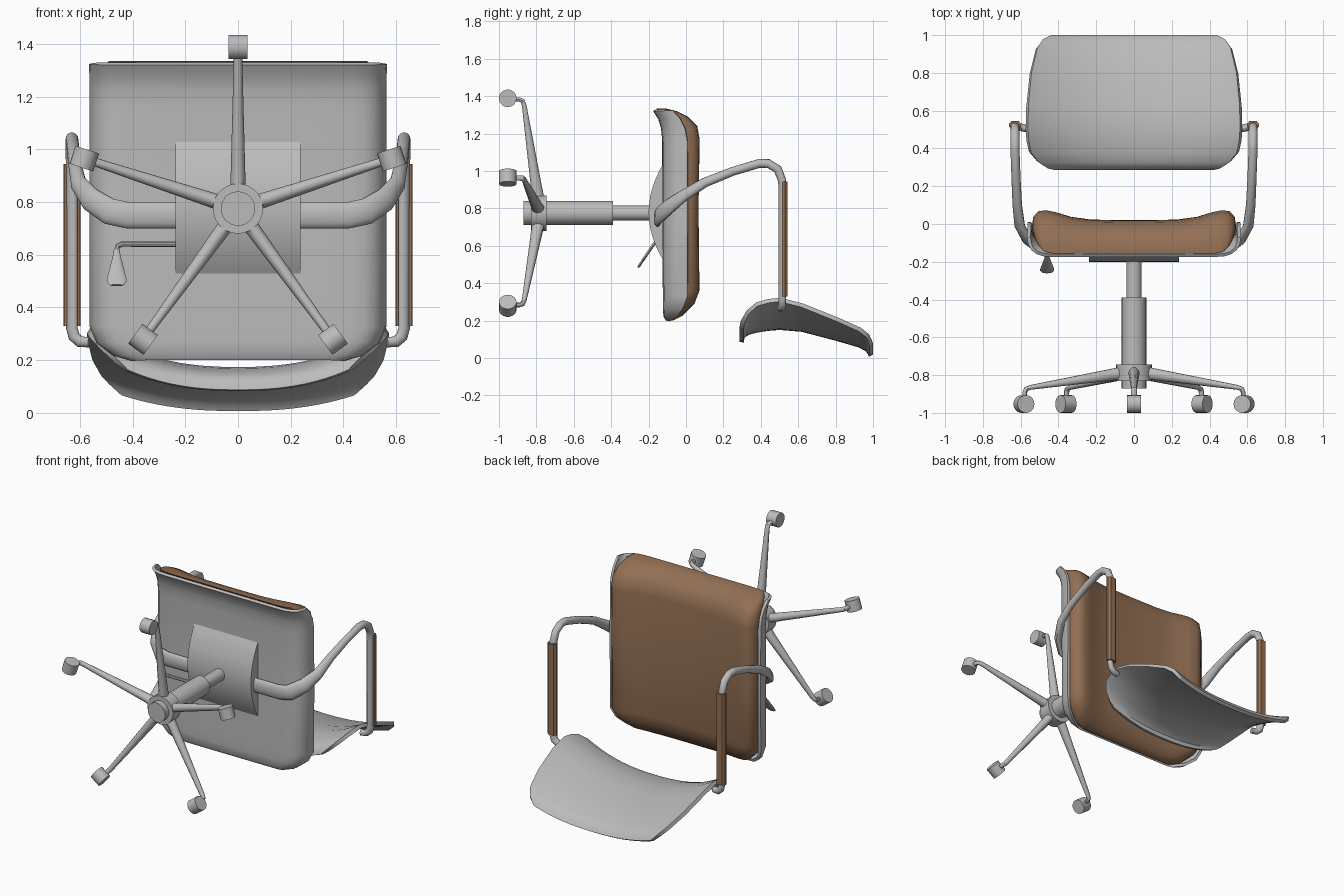
import bpy, bmesh, math
from mathutils import Vector

if "Cube" in bpy.data.objects:
    bpy.data.objects.remove(bpy.data.objects["Cube"])

def material(name, rgb):
    m = bpy.data.materials.new(name)
    m.diffuse_color = (*rgb, 1)
    m.use_nodes = True
    m.node_tree.nodes["Principled BSDF"].inputs["Base Color"].default_value = m.diffuse_color
    return m

GREY = material("light grey", (0.50, 0.50, 0.50))
BROWN = material("tan leather", (0.29, 0.16, 0.088))
CZ = 0.775  # the column axis runs along y at x=0, z=CZ

def loft(name, rows, mat, ring=True, thick=0, angle=40):
    """Skin a list of equal-length point rows; rings get capped ends, sheets get thickness."""
    bm = bmesh.new()
    vs = [[bm.verts.new(p) for p in r] for r in rows]
    n = len(rows[0])
    for a, b in zip(vs, vs[1:]):
        for i in range(n if ring else n - 1):
            j = (i + 1) % n
            bm.faces.new((a[i], a[j], b[j], b[i]))
    if ring:
        bm.faces.new(vs[0])
        bm.faces.new(vs[-1])
    bmesh.ops.recalc_face_normals(bm, faces=bm.faces)
    me = bpy.data.meshes.new(name)
    bm.to_mesh(me)
    bm.free()
    ob = bpy.data.objects.new(name, me)
    bpy.context.collection.objects.link(ob)
    me.materials.append(mat)
    bpy.ops.object.select_all(action='DESELECT')
    ob.select_set(True)
    bpy.context.view_layer.objects.active = ob
    if thick:
        s = ob.modifiers.new("thickness", 'SOLIDIFY')
        s.thickness, s.offset = thick, 0
        bpy.ops.object.modifier_apply(modifier=s.name)
    bpy.ops.object.shade_smooth_by_angle(angle=math.radians(angle))
    return ob

def sweep(name, path, mat, e1, sides=12, mirror=1):
    """Elliptical tube; path items are (x, y, z, half size along e1, other half size)."""
    pts = [Vector(p[:3]) for p in path]
    e1 = Vector(e1)
    prev, rows = None, []
    for i, p in enumerate(pts):
        d0 = (pts[i] - pts[i - 1]).normalized() if i else Vector()
        d1 = (pts[i + 1] - pts[i]).normalized() if i < len(pts) - 1 else Vector()
        t = (d0 + d1).normalized()
        if prev:
            e1 = prev.rotation_difference(t) @ e1
        e1 = (e1 - t * e1.dot(t)).normalized()
        e2 = t.cross(e1)
        prev = t
        a, b = path[i][3:]
        row = []
        for k in range(sides):
            w = 2 * math.pi * k / sides
            q = p + e1 * a * math.cos(w) + e2 * b * math.sin(w)
            row.append((q.x * mirror, q.y, q.z))
        rows.append(row)
    return loft(name, rows, mat)

def cylinder(name, p, q, r, mat, sides=28):
    d = Vector(q) - Vector(p)
    e = (1, 0, 0) if abs(d.x) < 0.5 * d.length else (0, 1, 0)
    return sweep(name, [(*p, r, r), (*q, r, r)], mat, e, sides)

# column and hub
cylinder("hub", (0, -0.83, CZ), (0, -0.745, CZ), 0.095, GREY)
cylinder("lower_column", (0, -0.87, CZ), (0, -0.39, CZ), 0.065, GREY)
cylinder("upper_column", (0, -0.40, CZ), (0, -0.18, CZ), 0.04, GREY)

# five star legs with casters
for k in range(5):
    ang = math.radians(90 + 72 * k)
    c, s = math.cos(ang), math.sin(ang)
    leg = [(.06, -.79, .03, .038), (.12, -.797, .028, .032), (.575, -.865, .016, .013),
           (.6, -.874, .016, .013), (.607, -.89, .015, .012), (.607, -.93, .015, .012)]
    sweep(f"base_leg_{k}", [(r * c, y, CZ + r * s, a, b) for r, y, a, b in leg],
          GREY, (-s, 0, c), 10)
    x, z, h = .613 * c, CZ + .613 * s, .036
    cylinder(f"caster_{k}", (x + s * h, -.953, z - c * h), (x - s * h, -.953, z + c * h),
             .047, GREY, 18)

# curved plate under the seat
arc = []
for i in range(13):
    t = i / 6 - 1
    arc.append((-.2 + .085 * t * t, CZ + .005 + .268 * t))
arc += [(-.10, 1.048), (-.10, .512)]
loft("seat_plate", [[(x, y, z) for y, z in arc] for x in (-.237, .237)], GREY)

# seat shell: upturned dish, rows are (z, half width, bottom y, rim y)
shell_rows = [(.205, .40, -.10, -.085), (.225, .47, -.112, -.05), (.27, .53, -.115, -.015),
              (.33, .555, -.115, .008), (.8, .555, -.118, .01), (1.16, .555, -.118, .008),
              (1.23, .555, -.125, -.005), (1.28, .555, -.14, -.03), (1.325, .557, -.168, -.07)]
half = [(1, 1), (.99, .62), (.965, .36), (.92, .16), (.86, .05), (.77, .01), (.4, 0)]
section = [(-u, v) for u, v in half] + [(0, 0)] + half[::-1]
loft("seat_shell", [[(u * w, b + v * (t - b), z) for u, v in section]
                    for z, w, b, t in shell_rows], GREY, ring=False, thick=.018)

# cushion: rows are (z, half width, bottom y, top y at the middle, side bolster height)
cushion_rows = [(.20, .37, -.09, -.075, .005), (.225, .44, -.1, -.04, .02),
                (.29, .51, -.105, .005, .04), (.36, .54, -.105, .02, .052),
                (.8, .544, -.107, .015, .052), (1.17, .544, -.107, .018, .055),
                (1.24, .54, -.115, .005, .055), (1.29, .53, -.13, -.035, .045),
                (1.32, .515, -.148, -.08, .03), (1.335, .49, -.158, -.12, .01)]
top = [(.995, .72, 0), (.98, .94, .5), (.93, 1, .9), (.86, 1, 1), (.76, 1, .8),
       (.62, 1, .35), (.42, 1, .06)]
low = [(.4, 0, 0), (.77, .02, 0), (.88, .08, 0), (.95, .26, 0), (.985, .5, 0)]
prof = low + top
ring = prof + [(0, 1, 0)] + [(-u, v, h) for u, v, h in prof[::-1]]
loft("seat_cushion", [[(u * w, b + v * (t - b) + h * bol, z) for u, v, h in ring]
                      for z, w, b, t, bol in cushion_rows], BROWN, angle=50)

# backrest: curved sheet with rolled ends, rows are (y, half width, middle z, side wrap)
back_rows = [(.297, .42, .085, .075), (.303, .46, .115, .08), (.33, .51, .135, .11),
             (.38, .55, .148, .14), (.44, .563, .157, .148), (.5, .567, .162, .15),
             (.62, .565, .152, .13), (.8, .547, .105, .105), (.93, .515, .067, .085),
             (.972, .485, .043, .075), (.99, .44, .013, .06)]
us = [math.sin(math.pi / 2 * (i / 12 - 1)) for i in range(25)]
loft("backrest", [[(u * w, y, zc + wrap * abs(u) ** 2.4) for u in us]
                  for y, w, zc, wrap in back_rows], GREY, ring=False, thick=.024)

# arms running from the plate, round and back to the backrest, with pads
arm = [(.2, -.152, .75, .05, .02), (.42, -.152, .75, .05, .02), (.49, -.143, .765, .05, .022),
       (.56, -.09, .81, .045, .024), (.605, -.01, .87, .034, .025), (.618, .1, .938, .027, .024),
       (.625, .25, .998, .024, .024), (.63, .39, 1.04, .024, .024), (.63, .44, 1.04, .024, .024),
       (.63, .49, 1.01, .024, .024), (.63, .514, .95, .022, .024), (.63, .515, .9, .018, .024),
       (.63, .515, .32, .018, .024), (.622, .515, .29, .02, .024), (.6, .512, .27, .02, .022),
       (.565, .505, .268, .02, .02)]
for side, name in ((1, "right"), (-1, "left")):
    sweep(f"{name}_arm", arm, GREY, (0, 0, 1), 14, side)
    pad = [(.6, .512), (.66, .512), (.662, .53), (.65, .544), (.61, .544), (.598, .53)]
    loft(f"{name}_arm_pad", [[(side * x, y, z) for x, y in pad] for z in (.33, .945)], BROWN)

# height lever with a flared paddle
sweep("lever_rod", [(-.2, -.155, .64, .01, .01), (-.44, -.155, .64, .01, .01),
                    (-.457, -.158, .632, .01, .01), (-.46, -.165, .615, .01, .01)],
      GREY, (0, 0, 1), 8)
sweep("lever_paddle", [(-.46, -.16, .625, .01, .008), (-.46, -.185, .59, .016, .008),
                       (-.46, -.235, .515, .036, .007), (-.46, -.247, .498, .037, .007),
                       (-.46, -.257, .484, .026, .005)], GREY, (1, 0, 0), 12)
